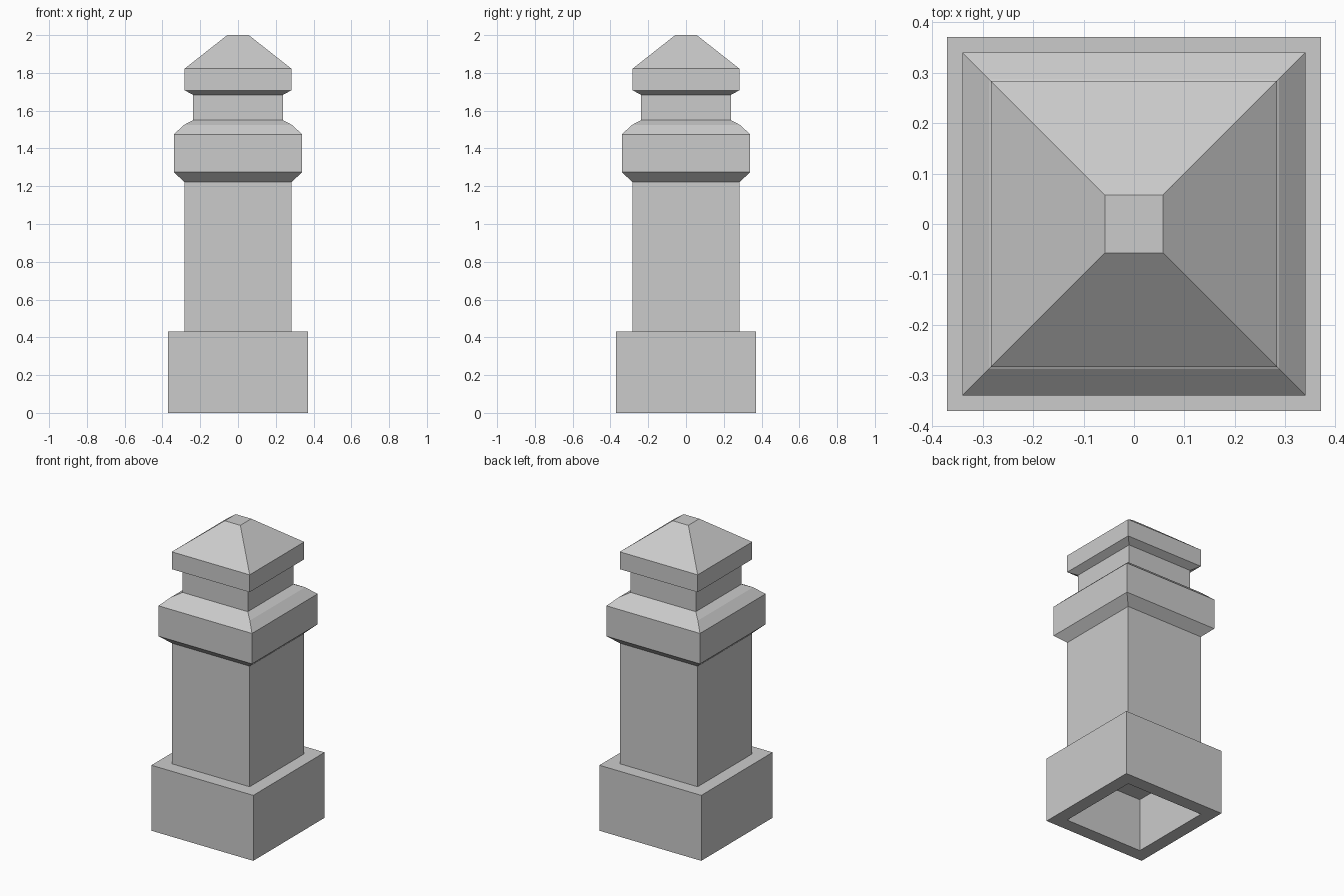
import bpy, bmesh

if "Cube" in bpy.data.objects:
    bpy.data.objects.remove(bpy.data.objects["Cube"])

# Square-section pillar: half-width and height, from the hollow's ceiling,
# down the inside of the base and up the outside to the flat tip
HOLLOW = [(0.283, 0.35), (0.283, 0.0)]
BASE = [(0.37, 0.0), (0.37, 0.43)]
SHAFT = [(0.283, 0.43), (0.283, 1.222)]
COLLAR = [(0.34, 1.274), (0.34, 1.474), (0.287, 1.524)]
NECK = [(0.237, 1.55), (0.237, 1.683)]
CAP = [(0.283, 1.708), (0.283, 1.822), (0.057, 2.0)]


def square_lathe(name, profile):
    """Stack square rings along a profile, bridge them and close both ends."""
    bm = bmesh.new()
    corners = [(-1, -1), (1, -1), (1, 1), (-1, 1)]
    rings = [[bm.verts.new((sx * r, sy * r, z)) for sx, sy in corners]
             for r, z in profile]
    for low, high in zip(rings, rings[1:]):
        for i in range(4):
            j = (i + 1) % 4
            bm.faces.new((low[i], low[j], high[j], high[i]))
    bm.faces.new(rings[0][::-1])
    bm.faces.new(rings[-1])
    bmesh.ops.recalc_face_normals(bm, faces=bm.faces[:])
    mesh = bpy.data.meshes.new(name)
    bm.to_mesh(mesh)
    bm.free()
    obj = bpy.data.objects.new(name, mesh)
    bpy.context.collection.objects.link(obj)
    return obj


square_lathe("stone_pillar", HOLLOW + BASE + SHAFT + COLLAR + NECK + CAP)
